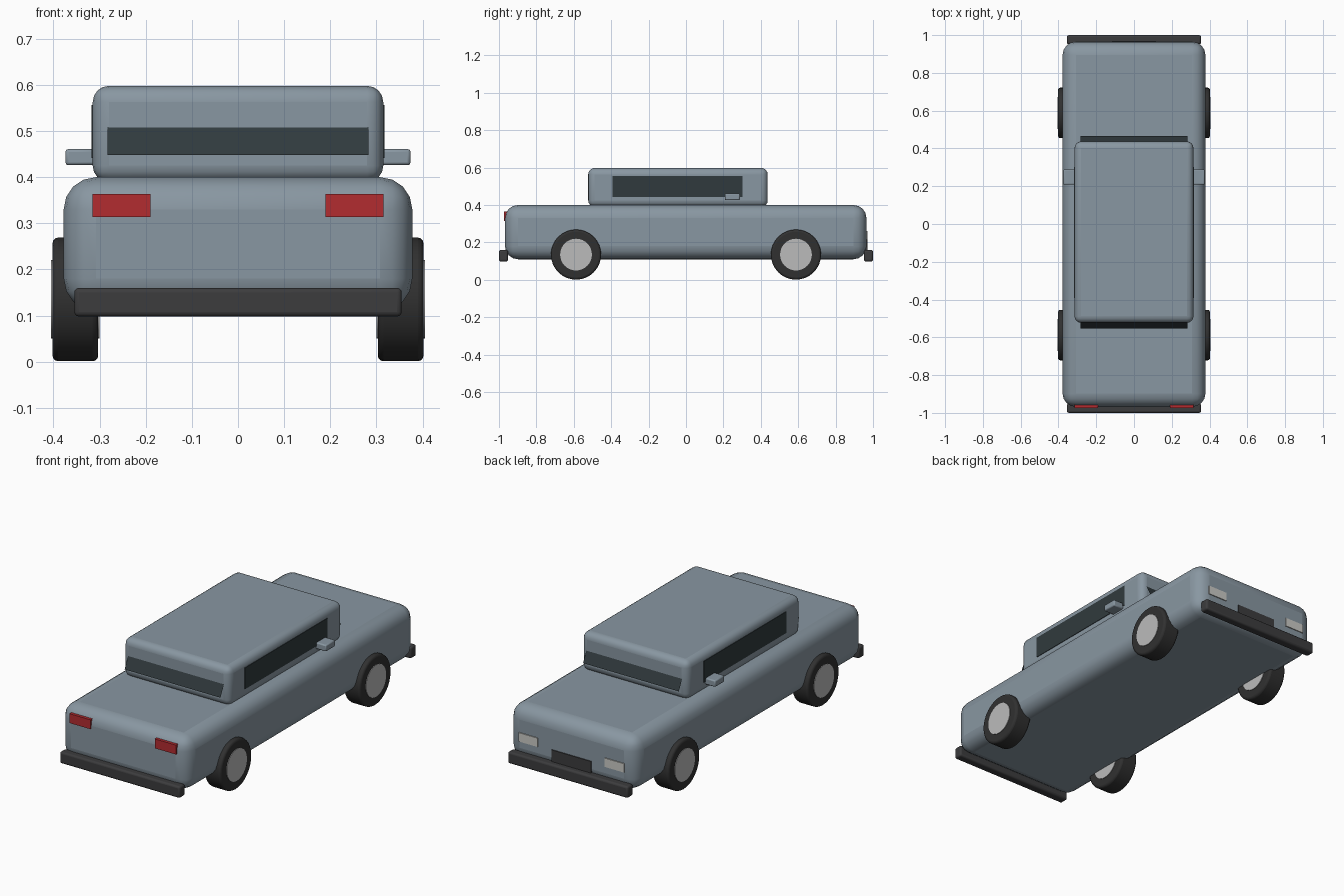
import bpy, math

if "Cube" in bpy.data.objects:
    bpy.data.objects.remove(bpy.data.objects["Cube"])


def material(name, r, g, b):
    m = bpy.data.materials.new(name)
    m.diffuse_color = (r, g, b, 1)
    m.use_nodes = True
    m.node_tree.nodes["Principled BSDF"].inputs["Base Color"].default_value = m.diffuse_color
    return m


PAINT = material("paint", 0.25, 0.31, 0.36)
RUBBER = material("rubber", 0.03, 0.03, 0.03)
TRIM = material("trim", 0.045, 0.045, 0.047)
GLASS = material("glass", 0.03, 0.042, 0.047)
RED = material("red_lens", 0.45, 0.025, 0.03)
CLEAR = material("clear_lens", 0.6, 0.6, 0.57)
METAL = material("metal", 0.5, 0.5, 0.5)


def finish(o, name, mat, bevel=0, segments=4):
    o.name = name
    o.data.materials.append(mat)
    if bevel:
        b = o.modifiers.new("bevel", "BEVEL")
        b.width, b.segments = bevel, segments
        b.limit_method = "ANGLE"
        bpy.ops.object.shade_smooth_by_angle(angle=math.radians(30))
    return o


def box(name, lo, hi, mat, bevel=0, segments=4):
    centre = [(a + b) / 2 for a, b in zip(lo, hi)]
    bpy.ops.mesh.primitive_cube_add(size=1, location=centre)
    o = bpy.context.object
    o.scale = [b - a for a, b in zip(lo, hi)]
    bpy.ops.object.transform_apply(location=False, rotation=False, scale=True)
    return finish(o, name, mat, bevel, segments)


def disc(name, x0, x1, y, z, radius, mat, bevel=0):
    bpy.ops.mesh.primitive_cylinder_add(
        vertices=32, radius=radius, depth=abs(x1 - x0),
        location=((x0 + x1) / 2, y, z), rotation=(0, math.pi / 2, 0))
    o = finish(bpy.context.object, name, mat, bevel, 3)
    bpy.ops.object.shade_smooth_by_angle(angle=math.radians(30))
    return o


def mirrored_box(name, x0, x1, y, z, mat, bevel=0):
    box(name + "_right", (x0, y[0], z[0]), (x1, y[1], z[1]), mat, bevel, 2)
    box(name + "_left", (-x1, y[0], z[0]), (-x0, y[1], z[1]), mat, bevel, 2)


# Lower body and cabin
box("body", (-0.378, -0.968, 0.11), (0.378, 0.965, 0.40), PAINT, 0.07)
box("cabin", (-0.315, -0.523, 0.39), (0.315, 0.437, 0.598), PAINT, 0.035)

# Side windows and door mirrors
mirrored_box("side_window", 0.305, 0.318, (-0.393, 0.302), (0.442, 0.556), GLASS)
mirrored_box("door_mirror", 0.31, 0.374, (0.208, 0.288), (0.426, 0.461), PAINT, 0.006)

# Slanted end windows, upper halves sunk into the cabin
for name, y_low, y_high in (("rear_window", -0.553, -0.497),
                            ("windscreen", 0.465, 0.409)):
    mesh = bpy.data.meshes.new(name)
    w = 0.283
    mesh.from_pydata([(-w, y_low, 0.448), (w, y_low, 0.448),
                      (w, y_high, 0.56), (-w, y_high, 0.56)], [],
                     [(0, 1, 2, 3) if y_low < 0 else (3, 2, 1, 0)])
    pane = bpy.data.objects.new(name, mesh)
    bpy.context.collection.objects.link(pane)
    mesh.materials.append(GLASS)

# Lights and grille
mirrored_box("tail_light", 0.19, 0.315, (-0.974, -0.955), (0.314, 0.364), RED)
mirrored_box("headlight", 0.198, 0.312, (0.95, 0.97), (0.215, 0.262), CLEAR)
box("grille", (-0.117, 0.95, 0.155), (0.117, 0.97, 0.222), TRIM)

# Bumpers
box("rear_bumper", (-0.355, -1.0, 0.098), (0.355, -0.952, 0.16), TRIM, 0.01, 3)
box("front_bumper", (-0.355, 0.952, 0.098), (0.355, 1.0, 0.16), TRIM, 0.01, 3)

# Wheels
for end, y in (("rear", -0.588), ("front", 0.588)):
    for side, s in (("left", -1), ("right", 1)):
        disc(f"{end}_{side}_tyre", s * 0.303, s * 0.402, y, 0.135, 0.134, RUBBER, 0.012)
        disc(f"{end}_{side}_hub", s * 0.30, s * 0.405, y, 0.135, 0.085, METAL)
